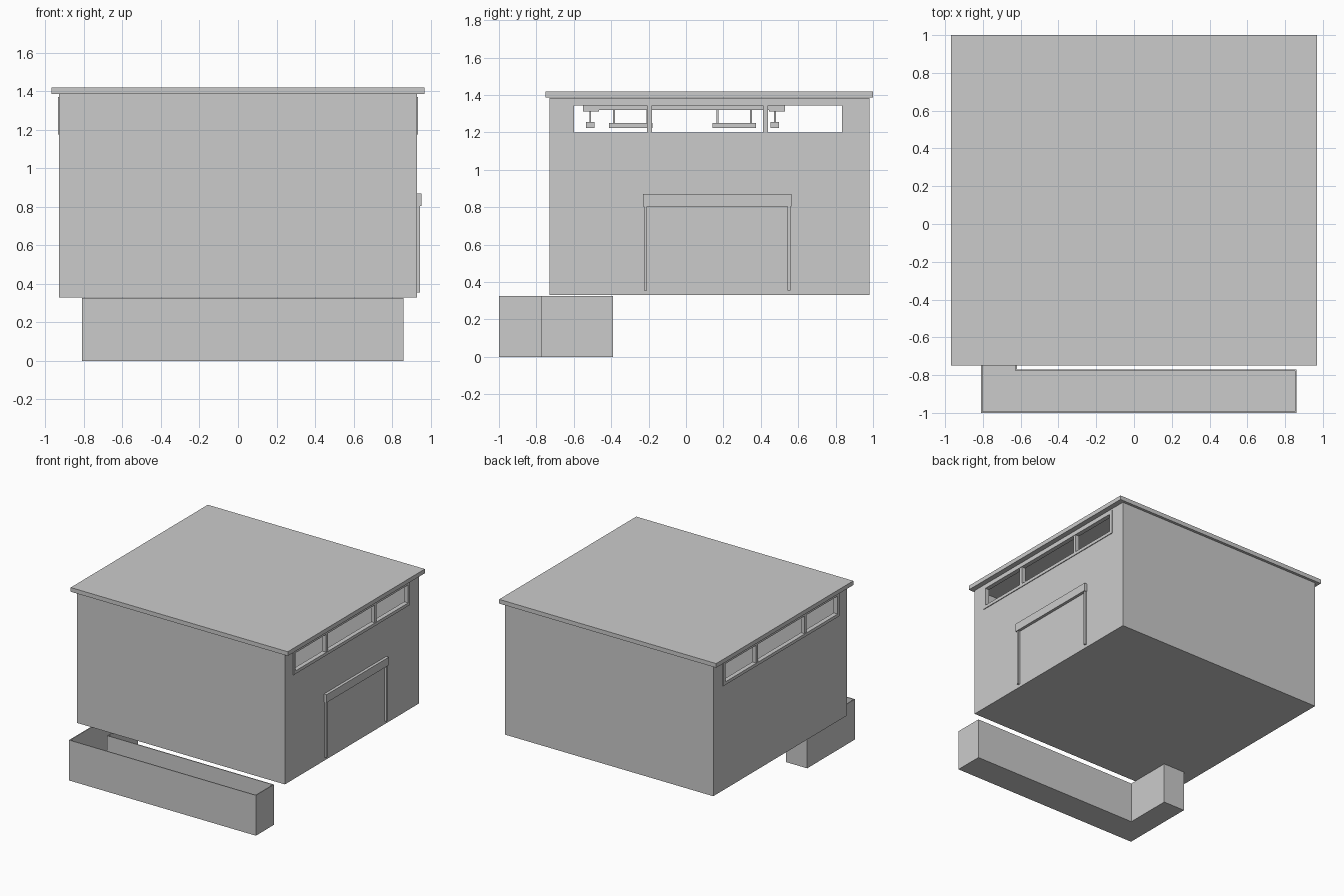
import bpy, bmesh

if "Cube" in bpy.data.objects:
    bpy.data.objects.remove(bpy.data.objects["Cube"])

def box(name, x, y, z):
    """Axis-aligned box from (min, max) pairs."""
    bm = bmesh.new()
    bmesh.ops.create_cube(bm, size=1)
    for v in bm.verts:
        v.co = [r[0] if c < 0 else r[1] for c, r in zip(v.co, (x, y, z))]
    me = bpy.data.meshes.new(name)
    bm.to_mesh(me)
    bm.free()
    ob = bpy.data.objects.new(name, me)
    bpy.context.collection.objects.link(ob)
    return ob

def cut(target, cutter):
    cutter.hide_render = True
    cutter.hide_set(True)
    m = target.modifiers.new("cut", 'BOOLEAN')
    m.operation = 'DIFFERENCE'
    m.solver = 'EXACT'
    m.object = cutter
    bpy.context.view_layer.objects.active = target
    bpy.ops.object.modifier_apply(modifier=m.name)
    bpy.data.objects.remove(cutter)

# hollow building shell with a clerestory opening through both sides
walls = box("walls", (-.93, .93), (-.73, .98), (.33, 1.385))
cut(walls, box("room_cutter", (-.90, .90), (-.70, .95), (.345, 1.375)))
cut(walls, box("window_cutter", (-1.1, 1.1), (-.6, .835), (1.2, 1.345)))

# flat roof slab
box("roof", (-.97, .97), (-.75, 1.0), (1.386, 1.42))

# window frames and mullions on both sides
for side, s in (("left", -1), ("right", 1)):
    def sx(a, b):
        return tuple(sorted((s * a, s * b)))
    for y in (-.195, .425):
        box(side + "_mullion", sx(.90, .932), (y - .013, y + .013), (1.195, 1.35))
    for z in ((1.175, 1.2), (1.345, 1.37)):
        box(side + "_frame_rail", sx(.925, .936), (-.625, .86), z)
    for y in ((-.625, -.6), (.835, .86)):
        box(side + "_frame_stile", sx(.925, .936), y, (1.2, 1.345))

# door surround on the right wall
box("door_lintel", (.92, .953), (-.23, .565), (.805, .87))
for y in (-.217, .552):
    box("door_jamb", (.92, .945), (y - .008, y + .008), (.355, .805))

# L-shaped hollow planter
bm = bmesh.new()
outline = [(-.81, -1), (.86, -1), (.86, -.77), (-.62, -.77), (-.62, -.39), (-.81, -.39)]
face = bm.faces.new([bm.verts.new((x, y, 0)) for x, y in outline])
top = bmesh.ops.extrude_face_region(bm, geom=[face])["geom"]
bmesh.ops.translate(bm, verts=[g for g in top if isinstance(g, bmesh.types.BMVert)], vec=(0, 0, .326))
bmesh.ops.recalc_face_normals(bm, faces=bm.faces)
lid = max(bm.faces, key=lambda f: f.calc_center_median().z)
bmesh.ops.inset_region(bm, faces=[lid], thickness=.01)
well = bmesh.ops.extrude_face_region(bm, geom=[lid])["geom"]
bmesh.ops.translate(bm, verts=[g for g in well if isinstance(g, bmesh.types.BMVert)], vec=(0, 0, -.315))
if lid.is_valid:
    bmesh.ops.delete(bm, geom=[lid], context='FACES_ONLY')
bmesh.ops.recalc_face_normals(bm, faces=bm.faces)
me = bpy.data.meshes.new("planter")
bm.to_mesh(me)
bm.free()
bpy.context.collection.objects.link(bpy.data.objects.new("planter", me))

# ceiling tray: rectangular ring of beams
for y in ((-.55, -.465), (.445, .53)):
    box("ceiling_beam", (-.64, .59), y, (1.312, 1.345))
for x in ((-.64, -.555), (.505, .59)):
    box("ceiling_beam", x, (-.465, .445), (1.32, 1.345))
for x in (-.61, .56):
    for y in (-.51, .49):
        box("ceiling_hanger", (x - .02, x + .02), (y - .02, y + .02), (1.345, 1.38))

# hanging lamp tubes on pairs of rods
def rod(x, y):
    box("lamp_rod", (x - .005, x + .005), (y - .005, y + .005), (1.24, 1.33))

for y in (-.512, .475):
    for x in (-.34, .29):
        box("lamp_tube", (x - .12, x + .12), (y - .022, y + .022), (1.225, 1.255))
        rod(x - .09, y)
        rod(x + .09, y)
for x in (-.6, .55):
    for y in (-.295, .258):
        box("lamp_tube", (x - .022, x + .022), (y - .117, y + .117), (1.225, 1.25))
        rod(x, y - .09)
        rod(x, y + .09)
